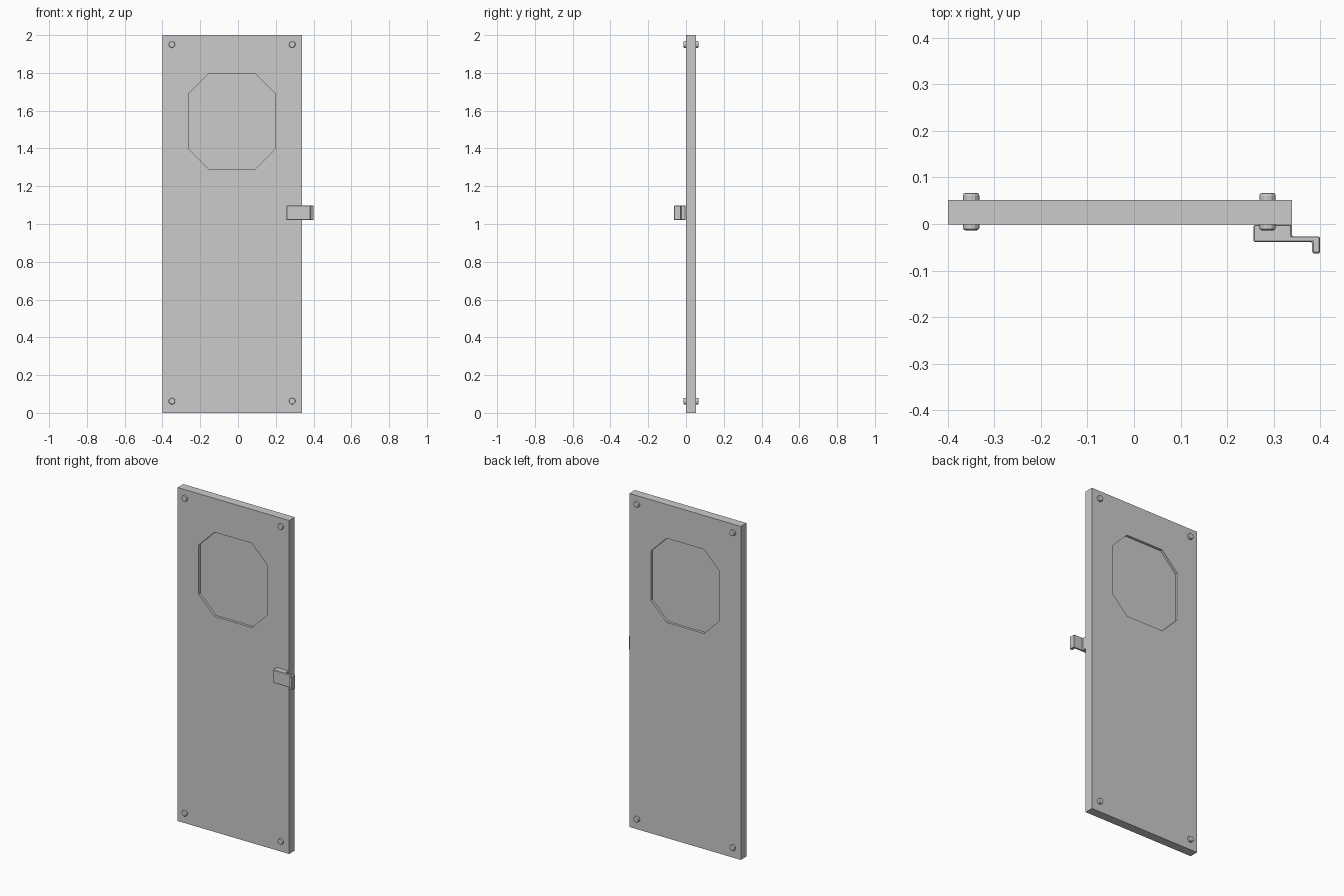
import bpy, bmesh, math
from mathutils import Matrix, Vector

if "Cube" in bpy.data.objects:
    bpy.data.objects.remove(bpy.data.objects["Cube"])

Y0, Y1 = -0.001, 0.052          # door front and back planes
YC = (Y0 + Y1) / 2


def plate(name, outlines, depth, loc, upright=True):
    """Extruded flat outline; inner outlines become holes."""
    cu = bpy.data.curves.new(name, 'CURVE')
    cu.dimensions = '2D'
    cu.fill_mode = 'BOTH'
    cu.extrude = depth / 2
    for pts in outlines:
        sp = cu.splines.new('POLY')
        sp.points.add(len(pts) - 1)
        for p, (x, y) in zip(sp.points, pts):
            p.co = (x, y, 0, 1)
        sp.use_cyclic_u = True
    tmp = bpy.data.objects.new(name + "_outline", cu)
    bpy.context.collection.objects.link(tmp)
    bpy.context.view_layer.update()
    me = bpy.data.meshes.new_from_object(tmp)
    bpy.data.objects.remove(tmp)
    bm = bmesh.new()
    bm.from_mesh(me)
    bmesh.ops.remove_doubles(bm, verts=bm.verts, dist=1e-5)
    bmesh.ops.recalc_face_normals(bm, faces=bm.faces)
    rot = Matrix.Rotation(math.pi / 2, 4, 'X') if upright else Matrix()
    bm.transform(Matrix.Translation(loc) @ rot)
    for f in bm.faces:
        f.smooth = False
    me.materials.clear()
    bm.to_mesh(me)
    bm.free()
    me.name = name
    ob = bpy.data.objects.new(name, me)
    bpy.context.collection.objects.link(ob)
    return ob


def bevel(ob, width):
    m = ob.modifiers.new("edge", 'BEVEL')
    m.width = width
    m.segments = 1
    m.limit_method = 'ANGLE'


def octagon(x0, x1, z0, z1, c):
    return [(x0 + c, z0), (x1 - c, z0), (x1, z0 + c), (x1, z1 - c),
            (x1 - c, z1), (x0 + c, z1), (x0, z1 - c), (x0, z0 + c)]


# Door leaf with an octagonal opening, and the recessed pane
window = octagon(-0.26, 0.197, 1.292, 1.797, 0.105)
leaf = [(-0.4, 0), (0.34, 0), (0.34, 2), (-0.4, 2)]
plate("door_leaf", [leaf, window], Y1 - Y0, Vector((0, YC, 0)))
plate("window_pane", [window], 0.023, Vector((0, YC, 0)))

# Stepped latch handle
profile = [(0.257, -0.039), (0.383, -0.039), (0.383, -0.063), (0.4, -0.063),
           (0.4, -0.027), (0.34, -0.027), (0.34, -0.002), (0.257, -0.002)]
handle = plate("latch_handle", [profile], 0.078, Vector((0, 0, 1.059)), upright=False)
bevel(handle, 0.0025)


# Corner bolts: a domed head on each face of the door
def bolt_head(name, x, z, face_y, side, height):
    bm = bmesh.new()
    bmesh.ops.create_cone(bm, cap_ends=True, segments=12, radius1=0.0175,
                          radius2=0.0175, depth=height + 0.01)
    top = [f for f in bm.faces if f.normal.z > 0.9]
    bmesh.ops.bevel(bm, geom=list(top[0].edges), offset=0.005, segments=2,
                    profile=0.5, affect='EDGES')
    rot = Matrix.Rotation(-side * math.pi / 2, 4, 'X')
    y = face_y + side * (height - 0.01) / 2
    bm.transform(Matrix.Translation((x, y, z)) @ rot)
    me = bpy.data.meshes.new(name)
    bm.to_mesh(me)
    bm.free()
    bpy.context.collection.objects.link(bpy.data.objects.new(name, me))


for sx, x in (("left", -0.35), ("right", 0.287)):
    for sz, z in (("bottom", 0.062), ("top", 1.95)):
        bolt_head(f"bolt_front_{sx}_{sz}", x, z, Y0, -1, 0.0125)
        bolt_head(f"bolt_back_{sx}_{sz}", x, z, Y1, 1, 0.0145)
